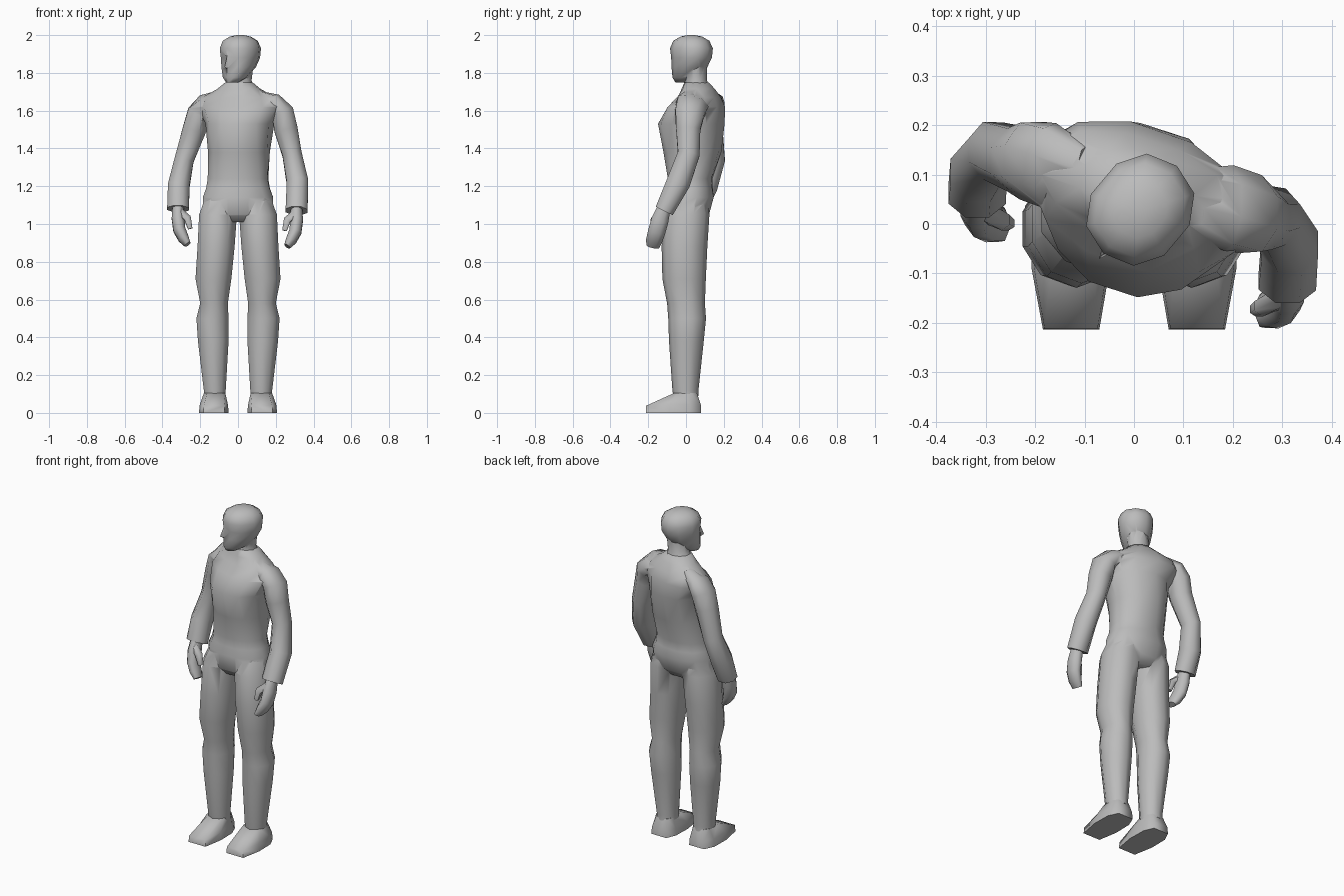
import bpy, bmesh, math
from mathutils import Vector, Matrix

if "Cube" in bpy.data.objects:
    bpy.data.objects.remove(bpy.data.objects["Cube"])

grey = bpy.data.materials.new("plain grey")
grey.use_nodes = True
GREY = (0.5, 0.5, 0.5, 1)
grey.diffuse_color = GREY
grey.node_tree.nodes["Principled BSDF"].inputs["Base Color"].default_value = GREY


def activate(obj):
    bpy.ops.object.select_all(action="DESELECT")
    obj.select_set(True)
    bpy.context.view_layer.objects.active = obj


def skin(name, rings, angle=60):
    """Bridge a stack of equal-sized point rings into a closed smooth surface."""
    bm = bmesh.new()
    loops = [[bm.verts.new(p) for p in ring] for ring in rings]
    n = len(loops[0])
    for a, b in zip(loops, loops[1:]):
        for i in range(n):
            j = (i + 1) % n
            bm.faces.new((a[i], a[j], b[j], b[i]))
    bm.faces.new(loops[0])
    bm.faces.new(loops[-1])
    bmesh.ops.recalc_face_normals(bm, faces=bm.faces)
    mesh = bpy.data.meshes.new(name)
    bm.to_mesh(mesh)
    bm.free()
    mesh.materials.append(grey)
    obj = bpy.data.objects.new(name, mesh)
    bpy.context.collection.objects.link(obj)
    activate(obj)
    bpy.ops.object.shade_smooth_by_angle(angle=math.radians(angle))
    return obj


def fuse(base, others):
    """Union parts into the base so no surface is left inside."""
    for other in others:
        activate(base)
        mod = base.modifiers.new("union", "BOOLEAN")
        mod.operation, mod.solver, mod.object = "UNION", "EXACT", other
        bpy.ops.object.modifier_apply(modifier=mod.name)
        bpy.data.objects.remove(other)
    bpy.ops.object.shade_smooth_by_angle(angle=math.radians(60))


def oval(centre, rx, ry, yaw=0, n=10, u=Vector((1, 0, 0)), v=Vector((0, 1, 0)), power=1.0):
    """Ring of points reaching the full radii; a power below one makes it squarer."""
    turn = Matrix.Rotation(math.radians(yaw), 3, "Z")
    rx /= math.cos(math.pi / n)
    if n % 4 == 0:
        ry /= math.cos(math.pi / n)
    pts = []
    for i in range(n):
        a = 2 * math.pi * (i + 0.5) / n
        c, s = math.cos(a), math.sin(a)
        c = math.copysign(abs(c) ** power, c)
        s = math.copysign(abs(s) ** power, s)
        pts.append(Vector(centre) + turn @ (u * rx * c + v * ry * s))
    return pts


def limb(name, path, radii, n=8):
    """Tube along a path, with rings square to the path."""
    path = [Vector(p) for p in path]
    rings = []
    for i, (p, (rx, ry)) in enumerate(zip(path, radii)):
        t = (path[min(i + 1, len(path) - 1)] - path[max(i - 1, 0)]).normalized()
        u = Vector((1, 0, 0))
        u = (u - t * u.dot(t)).normalized()
        rings.append(oval(p, rx, ry, 0, n, u, t.cross(u)))
    return skin(name, rings)


# Hips and torso, twisted towards the shoulders: x, y, z, half width, half depth, yaw
torso = [
    (0, .01, 1.01, .11, .08, 0),
    (0, .01, 1.05, .185, .112, 0),
    (0, .02, 1.14, .186, .126, 0),
    (0, .022, 1.19, .167, .118, -2),
    (0, .022, 1.24, .158, .115, -4),
    (.005, .034, 1.38, .158, .147, -10),
    (.01, .028, 1.53, .175, .168, -18),
    (.01, .055, 1.62, .22, .138, -19),
    (.005, .07, 1.67, .195, .102, -18),
    (.005, .065, 1.715, .112, .082, -16),
    (.005, .055, 1.75, .07, .06, -16),
]
body = skin("body", [oval((x, y, z), a, b, yaw, 12, power=.93) for x, y, z, a, b, yaw in torso])
limbs = []

# Legs: x, y, z, half width, half depth
leg = [
    (.09, .015, 1.16, .075, .09), (.106, .002, 1.05, .1, .122), (.116, -.008, .88, .098, .121),
    (.13, -.01, .71, .095, .115), (.127, 0, .58, .073, .1),
    (.135, .006, .50, .085, .1), (.131, .002, .38, .081, .092),
    (.123, -.003, .12, .058, .069), (.123, 0, .09, .058, .067),
]
# Shoe outline: across, along, upper height
sole = [(-.05, .08, .04), (.05, .08, .04), (.078, .02, .045), (.08, -.09, .045),
        (.057, -.213, .038), (-.057, -.213, .038), (-.078, -.09, .045), (-.075, .02, .045)]
for side, s in (("left", 1), ("right", -1)):
    limbs.append(skin(side + "_leg", [oval((s * x, y, z), a, b, 0, 10) for x, y, z, a, b in leg]))
    floor = [(s * (.127 + x), y, 0) for x, y, h in sole]
    upper = [(s * (.127 + x * .94), y * .99, h) for x, y, h in sole]
    ankle = [(s * (.123 + x * .72), max(y, -.13) * .5 + .002 + (.016 if y > 0 else 0), .105)
             for x, y, h in sole]
    skin(side + "_shoe", [floor, upper, ankle], 70)

# Arms: one swings forward, the other hangs back
arm_radii = [(.03, .06), (.05, .085), (.06, .078), (.062, .064), (.051, .058),
             (.057, .063), (.058, .05)]
hand_radii = [(.03, .036), (.034, .046), (.032, .046), (.028, .043), (.017, .034)]
thumb_radii = [(.02, .022), (.019, .02), (.012, .014)]
arms = {
    "left": ([(.10, .05, 1.67), (.19, .033, 1.633), (.236, .02, 1.587), (.254, .012, 1.5),
              (.286, .014, 1.37), (.315, -.04, 1.22), (.31, -.115, 1.07)],
             (.31, -.118, 1.08)),
    "right": ([(-.10, .10, 1.67), (-.17, .118, 1.633), (-.208, .128, 1.587), (-.231, .13, 1.5),
               (-.285, .148, 1.34), (-.314, .105, 1.2), (-.317, .06, 1.08)],
              (-.317, .056, 1.09)),
}
for side, (path, wrist) in arms.items():
    s = 1 if side == "left" else -1
    limbs.append(limb(side + "_arm", path, arm_radii))

    def from_wrist(steps):
        return [(wrist[0] + s * x, wrist[1] + y, wrist[2] + z) for x, y, z in steps]

    hand = limb(side + "_hand", from_wrist(
        [(0, 0, 0), (.0, -.02, -.06), (-.006, -.037, -.12), (-.028, -.05, -.165),
         (-.05, -.058, -.198)]), hand_radii)
    thumb = limb(side + "_thumb", from_wrist(
        [(-.01, -.03, -.03), (-.05, -.05, -.06), (-.064, -.055, -.115)]), thumb_radii, 6)
    fuse(hand, [thumb])
fuse(body, limbs)

# Neck
neck = skin("neck", [oval((.005, .058, 1.725), .078, .068), oval((.012, .053, 1.76), .06, .058),
                     oval((.022, .05, 1.84), .06, .06)])

# Head, turned to its right: height, front, back, half width
head_rings = [
    (1.75, -.098, -.03, .03), (1.775, -.108, .02, .058), (1.83, -.108, .085, .08),
    (1.88, -.107, .113, .091), (1.93, -.113, .118, .096), (1.97, -.095, .098, .082),
    (1.992, -.056, .06, .05), (2.0, -.018, .02, .018),
]
aim = Matrix.Translation((.011, .027, 0)) @ Matrix.Rotation(math.radians(-40), 4, "Z")


def aimed(ring):
    return [aim @ Vector(p) for p in ring]


head = skin("head", [aimed(oval((0, (f + b) / 2, z), w, (b - f) / 2, 0, 10, power=.9))
                     for z, f, b, w in head_rings])

# Nose, a small wedge on the face
nose = skin("nose", [aimed([(-w, -.09, z), (w, -.09, z), (0, tip, z)]) for z, w, tip in
                     ((1.822, .014, -.11), (1.832, .016, -.128), (1.885, .008, -.108))], 80)
fuse(head, [neck, nose])
